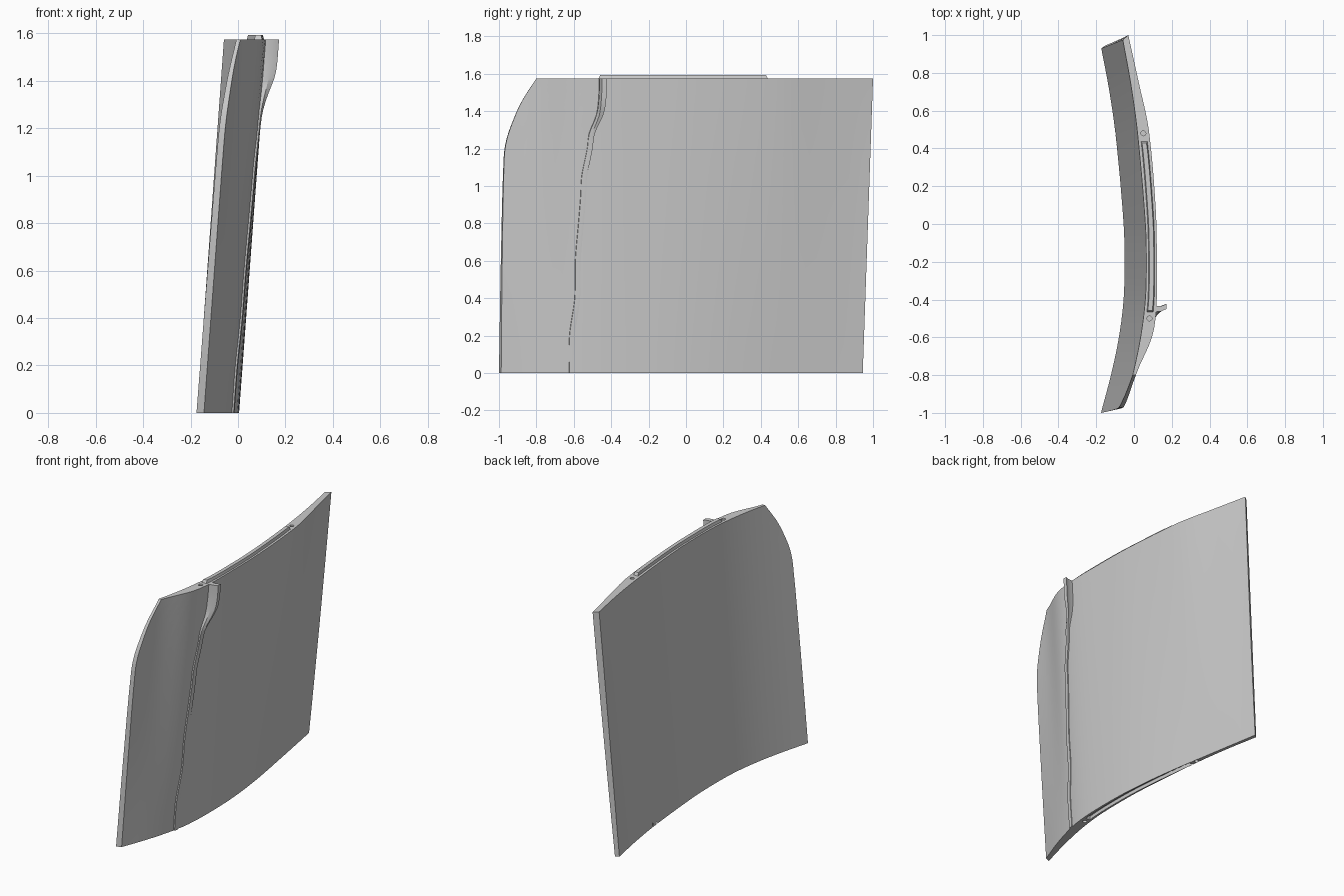
import bpy, bmesh, math
from mathutils import Vector

cube = bpy.data.objects.get("Cube")
if cube:
    bpy.data.objects.remove(cube, do_unlink=True)

H = 1.575      # panel height
LEAN = 0.115   # sideways lean over the full height

grey = bpy.data.materials.new("light_grey")
grey.use_nodes = True
COLOUR = (0.6, 0.6, 0.6, 1)
grey.diffuse_color = COLOUR
grey.node_tree.nodes["Principled BSDF"].inputs["Base Color"].default_value = COLOUR


def curve(points, t):
    """Smooth curve through sorted (t, value) points."""
    n = len(points)
    t = min(max(t, points[0][0]), points[-1][0])
    k = 0
    while k < n - 2 and t > points[k + 1][0]:
        k += 1

    def slope(i):
        a, b = points[max(i - 1, 0)], points[min(i + 1, n - 1)]
        return (b[1] - a[1]) / (b[0] - a[0])
    (t0, v0), (t1, v1) = points[k], points[k + 1]
    h = t1 - t0
    s = (t - t0) / h
    return ((1 + 2 * s) * (1 - s) ** 2 * v0 + s * (1 - s) ** 2 * h * slope(k)
            + s * s * (3 - 2 * s) * v1 + s * s * (s - 1) * h * slope(k + 1))


# Cross-sections without the lean, as (y, x)
INNER = [(-1, -.175), (-.8, -.122), (-.6, -.08), (-.4, -.055), (-.2, -.05),
         (0, -.055), (.45, -.095), (.7, -.13), (.94, -.175)]
OUTER_LOW = [(-1, -.148), (-.8, -.075), (-.6, -.02), (-.45, 0), (-.2, .004),
             (0, -.006), (.24, -.033), (.6, -.092), (.945, -.152)]
OUTER_TOP = [(-1, -.15), (-.8, -.105), (-.6, -.02), (-.45, .003), (-.2, .006),
             (.08, 0), (.5, -.037), (.75, -.09), (1, -.145)]
FRONT_EDGE = [(0, -1), (.6, -.99), (1.15, -.975), (1.25, -.96), (1.35, -.925),
              (1.45, -.88), (H, -.8)]


def outer(y, z):
    f = z / H
    return (1 - f) * curve(OUTER_LOW, y) + f * curve(OUTER_TOP, y) + LEAN * f


def inner(y, z):
    f = z / H
    return curve(INNER, y - .04 * f * max(y, 0)) + LEAN * f


def make_object(name, bm):
    bmesh.ops.recalc_face_normals(bm, faces=bm.faces)
    mesh = bpy.data.meshes.new(name)
    bm.to_mesh(mesh)
    bm.free()
    mesh.materials.append(grey)
    obj = bpy.data.objects.new(name, mesh)
    bpy.context.collection.objects.link(obj)
    return obj


def loft(name, rings):
    """Skin closed rings of points and cap both ends."""
    bm = bmesh.new()
    rows = [[bm.verts.new(p) for p in ring] for ring in rings]
    n = len(rows[0])
    for a, b in zip(rows, rows[1:]):
        for i in range(n):
            j = (i + 1) % n
            bm.faces.new((a[i], a[j], b[j], b[i]))
    bm.faces.new(rows[0])
    bm.faces.new(rows[-1])
    return make_object(name, bm)


def select_only(obj):
    bpy.ops.object.select_all(action='DESELECT')
    obj.select_set(True)
    bpy.context.view_layer.objects.active = obj


def smooth(obj):
    select_only(obj)
    bpy.ops.object.shade_smooth_by_angle(angle=math.radians(25))


# Main curved panel with its rounded upper front corner
STEPS = 36
heights = [1.15 * i / 8 for i in range(8)] + [1.15 + (H - 1.15) * i / 12 for i in range(13)]
rings = []
for z in heights:
    f = z / H
    front = curve(FRONT_EDGE, z)
    ring = []
    for i in range(STEPS + 1):
        y = front + .012 * (1 - f) + (.945 + .055 * f - front - .012 * (1 - f)) * i / STEPS
        ring.append((outer(y, z), y, z))
    for i in reversed(range(STEPS + 1)):
        y = front + (.93 + .045 * f - front) * i / STEPS
        ring.append((min(inner(y, z), outer(y, z) - .015), y, z))
    rings.append(ring)
panel = loft("curved_panel", rings)


def middle(y, z):
    return (outer(y, z) + inner(y, z)) / 2


def rail_rings(z, dz, half, tip):
    """Trapezoid rings along the middle of the panel edge."""
    result = []
    for i in range(17):
        y = -.47 + .91 * i / 16
        m = middle(y, z)
        end = .012 * (i == 0) - .012 * (i == 16)
        result.append([(m - half, y, z - .006), (m + half, y, z - .006),
                       (m + tip, y + end, z + dz), (m - tip, y + end, z + dz)])
    return result


def cut(cutter):
    mod = panel.modifiers.new("cut", 'BOOLEAN')
    mod.operation = 'DIFFERENCE'
    mod.solver = 'EXACT'
    mod.object = cutter
    select_only(panel)
    bpy.ops.object.modifier_apply(modifier=mod.name)
    bpy.data.objects.remove(cutter, do_unlink=True)


# Groove in the bottom edge, and peg holes in both edges
cut(loft("groove_cutter", rail_rings(0, .02, .016, .012)))
for z in (0, H):
    for y in (-.5, .48):
        bpy.ops.mesh.primitive_cylinder_add(vertices=16, radius=.013, depth=.05,
                                            location=(middle(y, z), y, z))
        cut(bpy.context.object)
smooth(panel)

# Tongue along the top edge
tongue = loft("top_tongue", rail_rings(H, .018, .018, .012))

# Wavy raised seam that swells into a hooked lip at the top
SEAM_Y = [(0, -.612), (.2, -.61), (.4, -.582), (.6, -.579), (.8, -.562), (.95, -.55),
          (1.05, -.545), (1.2, -.515), (1.28, -.505), (1.38, -.465), (1.48, -.452), (H, -.45)]
SEAM_RISE = [(0, .008), (.6, .008), (1.1, .01), (1.25, .012), (1.33, .025),
             (1.42, .05), (1.48, .055), (H, .055)]
rings = []
for i in range(49):
    z = H * i / 48
    y, rise = curve(SEAM_Y, z), curve(SEAM_RISE, z)
    back, fore = y + .016, y - .016
    x = outer(y, z)
    hook = max(rise - .012, 0) * .25
    rings.append([(outer(fore, z) - .01, fore, z), (x + rise * .5, fore + .004, z),
                  (x + rise, y + .004 - hook * .3, z), (x + rise, back + hook, z),
                  (x + rise * .5, back, z), (outer(back, z) - .01, back, z)])
seam = loft("raised_seam", rings)
smooth(seam)
